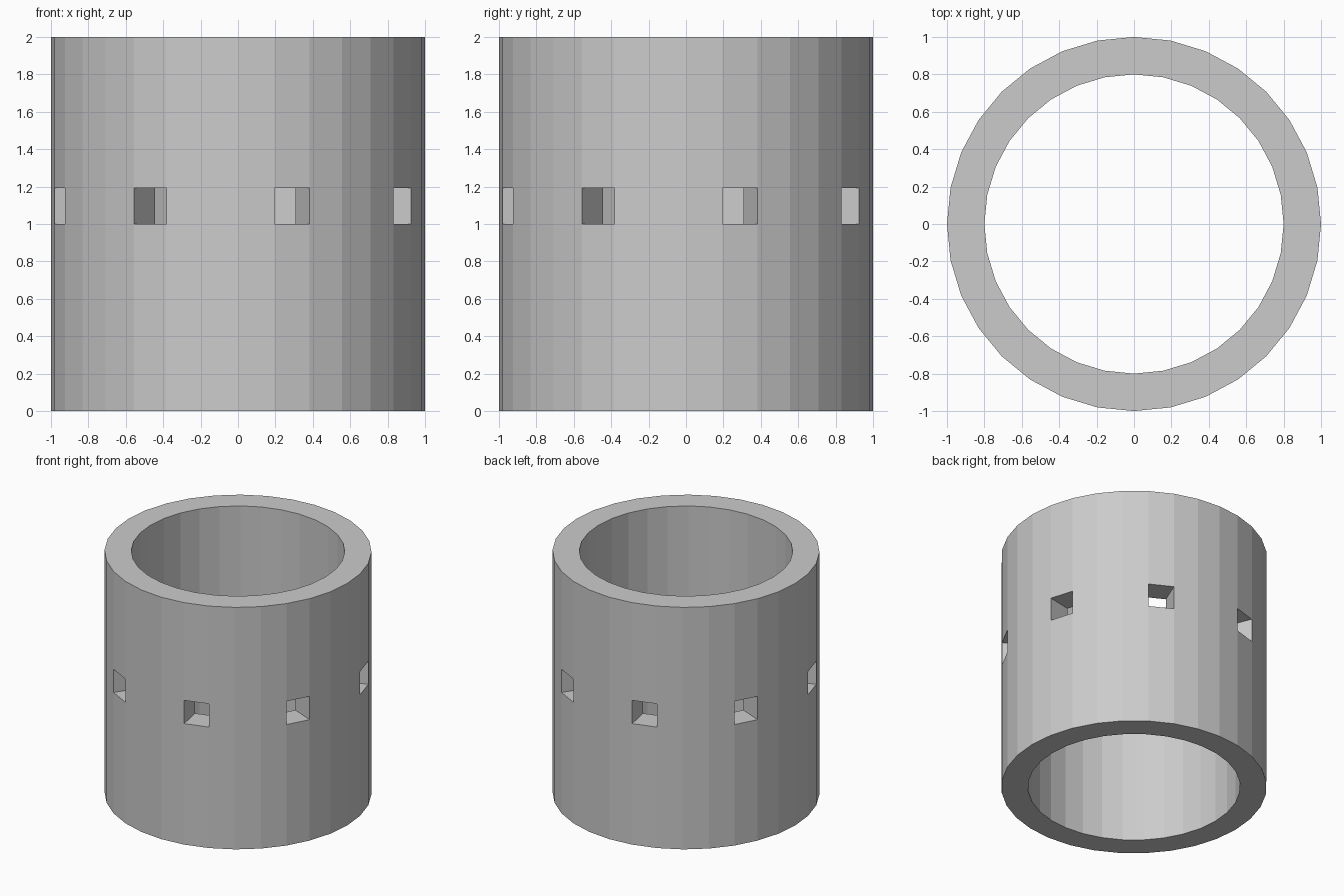
import bpy, bmesh
from math import cos, sin, pi

if "Cube" in bpy.data.objects:
    bpy.data.objects.remove(bpy.data.objects["Cube"])

SIDES = 32
R_OUT, R_IN = 1.0, 0.8
LEVELS = [0.0, 1.0, 1.192, 2.0]   # base, window sill, window head, top

bm = bmesh.new()


def ring(radius, z):
    angles = [-pi / 2 + 2 * pi * i / SIDES for i in range(SIDES)]
    return [bm.verts.new((radius * cos(a), radius * sin(a), z)) for a in angles]


outer = [ring(R_OUT, z) for z in LEVELS]
inner = [ring(R_IN, z) for z in LEVELS]

for i in range(SIDES):
    j = (i + 1) % SIDES
    # Top and bottom rims
    for lv in (0, 3):
        bm.faces.new((outer[lv][i], outer[lv][j], inner[lv][j], inner[lv][i]))
    for lv in range(3):
        if lv == 1 and i % 4 == 1:
            # Window through the wall: sill, head and two jambs
            for k in (1, 2):
                bm.faces.new((outer[k][i], outer[k][j], inner[k][j], inner[k][i]))
            for s in (i, j):
                bm.faces.new((outer[1][s], outer[2][s], inner[2][s], inner[1][s]))
        else:
            # Solid wall, outside and inside
            for r in (outer, inner):
                bm.faces.new((r[lv][i], r[lv][j], r[lv + 1][j], r[lv + 1][i]))

bmesh.ops.recalc_face_normals(bm, faces=bm.faces)
mesh = bpy.data.meshes.new("tower_wall")
bm.to_mesh(mesh)
bm.free()
bpy.context.collection.objects.link(bpy.data.objects.new("tower_wall", mesh))
